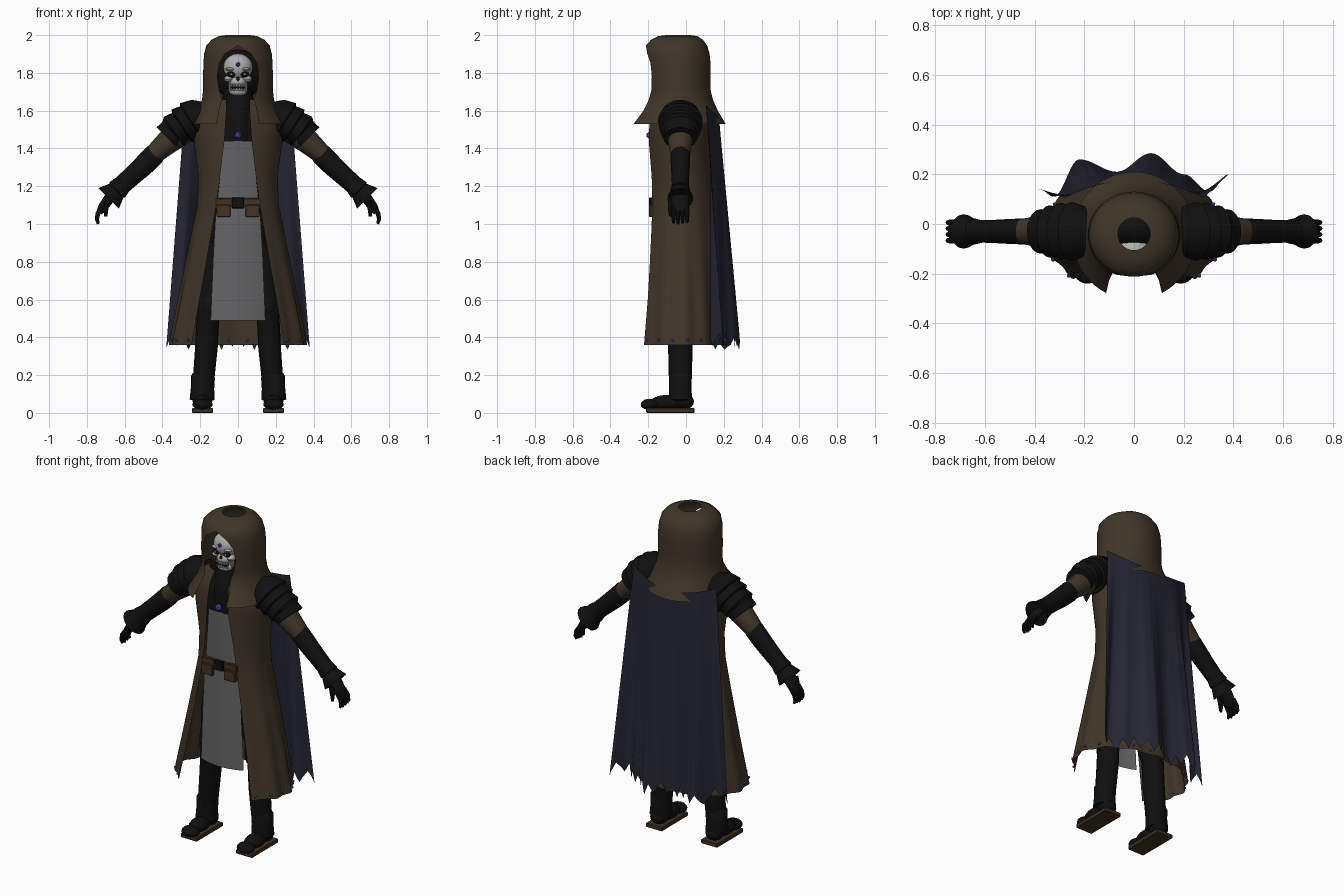
import bpy, bmesh
from math import sin, cos, pi, asin, radians
from mathutils import Vector, Matrix

if "Cube" in bpy.data.objects:
    bpy.data.objects.remove(bpy.data.objects["Cube"], do_unlink=True)


def material(name, r, g, b):
    m = bpy.data.materials.new(name)
    m.use_nodes = True
    m.diffuse_color = (r, g, b, 1)
    node = next(n for n in m.node_tree.nodes if n.type == "BSDF_PRINCIPLED")
    node.inputs["Base Color"].default_value = (r, g, b, 1)
    node.inputs["Roughness"].default_value = 0.9
    return m


BROWN = material("brown cloth", 0.05, 0.036, 0.022)
LEATHER = material("brown leather", 0.055, 0.034, 0.018)
BLACK = material("black armour", 0.005, 0.005, 0.005)
NAVY = material("navy cape", 0.019, 0.019, 0.034)
GREY = material("grey tabard", 0.13, 0.13, 0.135)
BONE = material("pale bone", 0.42, 0.42, 0.42)
PURPLE = material("purple gem", 0.16, 0.05, 0.5)


def finish(bm, name, mat, mirror=False, angle=40):
    bmesh.ops.remove_doubles(bm, verts=bm.verts, dist=0.0002)
    bmesh.ops.recalc_face_normals(bm, faces=bm.faces)
    mesh = bpy.data.meshes.new(name)
    bm.to_mesh(mesh)
    bm.free()
    mesh.materials.append(mat)
    ob = bpy.data.objects.new(name, mesh)
    bpy.context.collection.objects.link(ob)
    if mirror:
        ob.modifiers.new("Mirror", "MIRROR")
    bpy.ops.object.select_all(action="DESELECT")
    ob.select_set(True)
    bpy.context.view_layer.objects.active = ob
    if angle:
        bpy.ops.object.shade_smooth_by_angle(angle=radians(angle))
    return ob


def sheet(bm, rows):
    grid = [[bm.verts.new(p) for p in row] for row in rows]
    for a, b in zip(grid, grid[1:]):
        for i in range(len(a) - 1):
            bm.faces.new((a[i], a[i + 1], b[i + 1], b[i]))


def wrap(row, f, fold=0):
    """Point at fraction f round an oval (z, half width, front, back, opening)."""
    z, a, yf, yb, gap = row
    t0 = asin(gap / a)
    t = t0 + f * 2 * (pi - t0)
    k = 1 + fold * max(0, 1.2 - z) * cos(20 * pi * f)
    return Vector((a * k * sin(t), (yf + yb) / 2 - (yb - yf) / 2 * k * cos(t), z))


def garment(name, rows, mat, fold=0, cols=80):
    bm = bmesh.new()
    sheet(bm, [[wrap(r, i / cols, fold) for i in range(cols + 1)] for r in rows])
    return finish(bm, name, mat, angle=50)


def tube(name, rows, mat, wide=1.0, sides=16, y=-0.03, mirror=True):
    """Capped tube through (x, z, radius) stations lying in an upright plane."""
    bm = bmesh.new()
    pts = [Vector((x, y, z)) for x, z, r in rows]
    rings = []
    for i, p in enumerate(pts):
        d = pts[min(i + 1, len(pts) - 1)] - pts[max(i - 1, 0)]
        n = d.cross(Vector((0, 1, 0))).normalized()
        r = rows[i][2]
        rings.append([bm.verts.new(p + n * r * cos(2 * pi * s / sides)
                      + Vector((0, r * wide * sin(2 * pi * s / sides), 0)))
                      for s in range(sides)])
    for a, b in zip(rings, rings[1:]):
        for s in range(sides):
            q = (s + 1) % sides
            bm.faces.new((a[s], a[q], b[q], b[s]))
    bm.faces.new(rings[0])
    bm.faces.new(rings[-1])
    return finish(bm, name, mat, mirror)


def ball(name, loc, size, mat, mirror=False, seg=20):
    bm = bmesh.new()
    m = Matrix.Translation(loc) @ Matrix.Diagonal((*size, 1))
    bmesh.ops.create_uvsphere(bm, u_segments=seg, v_segments=seg // 2, radius=1, matrix=m)
    return finish(bm, name, mat, mirror)


def box(name, loc, size, mat, mirror=False, bevel=0.004):
    bm = bmesh.new()
    m = Matrix.Translation(loc) @ Matrix.Diagonal((*size, 1))
    bmesh.ops.create_cube(bm, size=1, matrix=m)
    bmesh.ops.bevel(bm, geom=bm.edges[:], offset=bevel, segments=1, affect="EDGES")
    return finish(bm, name, mat, mirror, angle=0)


def gem(name, loc, r, mirror=False):
    bm = bmesh.new()
    bmesh.ops.create_icosphere(bm, subdivisions=1, radius=r, matrix=Matrix.Translation(loc))
    return finish(bm, name, PURPLE, mirror, angle=0)


# Hood with open crown, face opening and shoulder cowl
garment("hood", [
    (2.0, .065, -.105, .025, 0), (1.995, .1, -.145, .06, 0), (1.975, .14, -.185, .09, 0),
    (1.945, .168, -.212, .112, 0), (1.9, .18, -.218, .125, .07), (1.85, .183, -.215, .13, .1),
    (1.78, .185, -.215, .13, .11), (1.71, .185, -.21, .13, .1), (1.66, .19, -.215, .142, .085),
    (1.6, .212, -.25, .168, .1), (1.53, .25, -.305, .21, .112)], BROWN)

# Long open robe with studs along its hem
hem = (.36, .36, -.28, .21, .24)
garment("robe", [
    (1.66, .15, -.15, .09, .06), (1.6, .22, -.19, .12, .062), (1.53, .24, -.2, .13, .066),
    (1.44, .235, -.205, .13, .072), (1.25, .21, -.2, .14, .095), (1.1, .215, -.205, .15, .115),
    (.95, .245, -.217, .165, .14), (.8, .275, -.23, .178, .165), (.6, .315, -.25, .195, .2),
    hem], BROWN, fold=.03)
for i in range(8):
    p = wrap(hem, .015 + i * .065, .03)
    gem("hem_stud", p + Vector((0, 0, .025)), .009, True)

# Wavy cape with ragged hem
wave = [(-1, .14), (-.85, .11), (-.58, .26), (-.18, .21), (.18, .285), (.53, .2), (.8, .13), (1, .2)]


def wave_y(u):
    for (a, ya), (b, yb) in zip(wave, wave[1:]):
        if u <= b:
            return ya + (yb - ya) * (.5 - .5 * cos(pi * (u - a) / (b - a)))
    return wave[-1][1]


def cape_point(u, v):
    def tri(s):
        return abs(s % 1 - .5) * 2
    top, low = 1.57 + .06 * u * u, .33 + .065 * tri(u * 6.5) + .03 * tri(u * 2.3)
    y = (.175 - .07 * u * u) * (1 - v) + wave_y(u) * v
    return (u * (.28 + .1 * v), y, top + (low - top) * v)


bm = bmesh.new()
sheet(bm, [[cape_point(i / 39 - 1, j / 16) for i in range(79)] for j in range(17)])
finish(bm, "cape", NAVY, angle=60)

# Body under the robe
garment("torso", [(1.66, .09, -.12, .05, 0), (1.58, .16, -.16, .08, 0), (1.4, .18, -.165, .09, 0),
                  (1.15, .16, -.15, .09, 0), (.95, .18, -.14, .1, 0), (.78, .15, -.12, .08, 0),
                  (.74, .01, -.03, 0, 0)], BLACK, cols=32)
garment("scarf", [(1.72, .075, -.13, .04, 0), (1.64, .085, -.165, .05, 0), (1.56, .08, -.185, .05, 0),
                  (1.43, .085, -.182, .05, 0)], BLACK, cols=32)
gem("chest_gem", (0, -.19, 1.47), .021)


# Tabard panels, bowed round the body
def panel(name, stations):
    bm = bmesh.new()
    sheet(bm, [[(w * (i / 6 - 1), y + 1.6 * (w * (i / 6 - 1)) ** 2, z) for i in range(13)]
               for z, w, y in stations])
    finish(bm, name, GREY)


panel("upper_tabard", [(1.44, .075, -.187), (1.25, .095, -.18), (1.12, .11, -.175)])
panel("lower_tabard", [(1.1, .115, -.178), (.85, .13, -.182), (.49, .145, -.185)])

# Belt
box("belt", (0, -.172, 1.115), (.24, .025, .045), LEATHER)
box("belt_buckle", (0, -.18, 1.112), (.066, .03, .058), BLACK)
box("belt_pouch", (.077, -.178, 1.07), (.076, .034, .066), LEATHER, True)

# Head lining and skull
ball("hood_lining", (0, -.01, 1.79), (.135, .1, .135), BLACK)
ball("skull_cranium", (0, -.11, 1.83), (.078, .066, .072), BONE)
ball("skull_cheek", (.05, -.135, 1.768), (.024, .03, .018), BONE, True, 12)
ball("skull_brow", (.036, -.158, 1.82), (.03, .016, .01), BONE, True, 12)
ball("upper_jaw", (0, -.13, 1.752), (.045, .04, .03), BONE)
ball("lower_jaw", (0, -.125, 1.7), (.047, .042, .024), BONE)
box("jaw_side", (.044, -.115, 1.73), (.012, .03, .06), BONE, True)
ball("eye_socket", (.035, -.158, 1.793), (.023, .015, .017), BLACK, True, 12)
ball("eye", (.035, -.169, 1.793), (.007, .006, .007), BONE, True, 8)
ball("nose_hole", (0, -.166, 1.768), (.009, .008, .012), BLACK, False, 8)
box("mouth_gap", (0, -.15, 1.722), (.07, .03, .012), BLACK, False, .002)
for x in (.007, .021, .034):
    for z in (1.733, 1.712):
        box("tooth", (x, -.163 + 8 * x * x, z), (.011, .012, .016), BONE, True, .002)
gem("forehead_gem", (0, -.177, 1.845), .013)

# Arms: layered shoulder guard, sleeve, gauntlet and hand
tube("shoulder_guard", [(.165, 1.6, .055), (.2, 1.58, .09), (.25, 1.55, .106), (.255, 1.545, .094),
                        (.295, 1.52, .103), (.3, 1.515, .088), (.34, 1.49, .094), (.345, 1.485, .078),
                        (.375, 1.455, .08)], BLACK, 1.12, 20)
tube("sleeve", [(.22, 1.55, .08), (.33, 1.47, .072), (.41, 1.4, .058), (.47, 1.345, .048)], BROWN)
tube("gauntlet", [(.425, 1.385, .05), (.445, 1.365, .058), (.5, 1.31, .056), (.56, 1.255, .052),
                  (.61, 1.21, .05), (.64, 1.18, .058), (.643, 1.177, .052), (.685, 1.135, .077),
                  (.675, 1.145, .045)], BLACK, .9)
tube("palm", [(.655, 1.165, .03), (.69, 1.125, .028), (.718, 1.085, .025), (.735, 1.06, .016)], BLACK, 1.7)
for i in range(4):
    tube("finger", [(.718, 1.09, .012), (.742, 1.055, .013), (.747, 1.025, .011), (.74, 1.0 + .004 * abs(i - 1), .007)],
         BLACK, .95, 8, -.066 + i * .024)
tube("thumb", [(.69, 1.125, .014), (.7, 1.08, .014), (.7, 1.04, .008)], BLACK, 1, 8, -.082)

# Legs and boots
tube("leg", [(.1, .9, .09), (.13, .75, .082), (.15, .62, .066), (.152, .6, .07), (.158, .52, .068),
             (.16, .5, .06), (.167, .35, .06), (.18, .2, .057), (.188, .06, .045)], BLACK, 1.08)
ball("knee_guard", (.152, -.07, .57), (.052, .045, .07), BLACK, True)
tube("boot_cuff", [(.184, .2, .056), (.186, .19, .064), (.188, .13, .062), (.19, .07, .066),
                   (.19, .065, .05)], BLACK, .95)
ball("boot_heel", (.188, -.01, .06), (.052, .052, .042), BLACK, True)
ball("boot_foot", (.188, -.1, .055), (.05, .09, .04), BLACK, True)
ball("boot_toe", (.188, -.19, .045), (.054, .05, .03), BLACK, True)
box("boot_sole", (.188, -.083, .0125), (.112, .256, .025), LEATHER, True)
